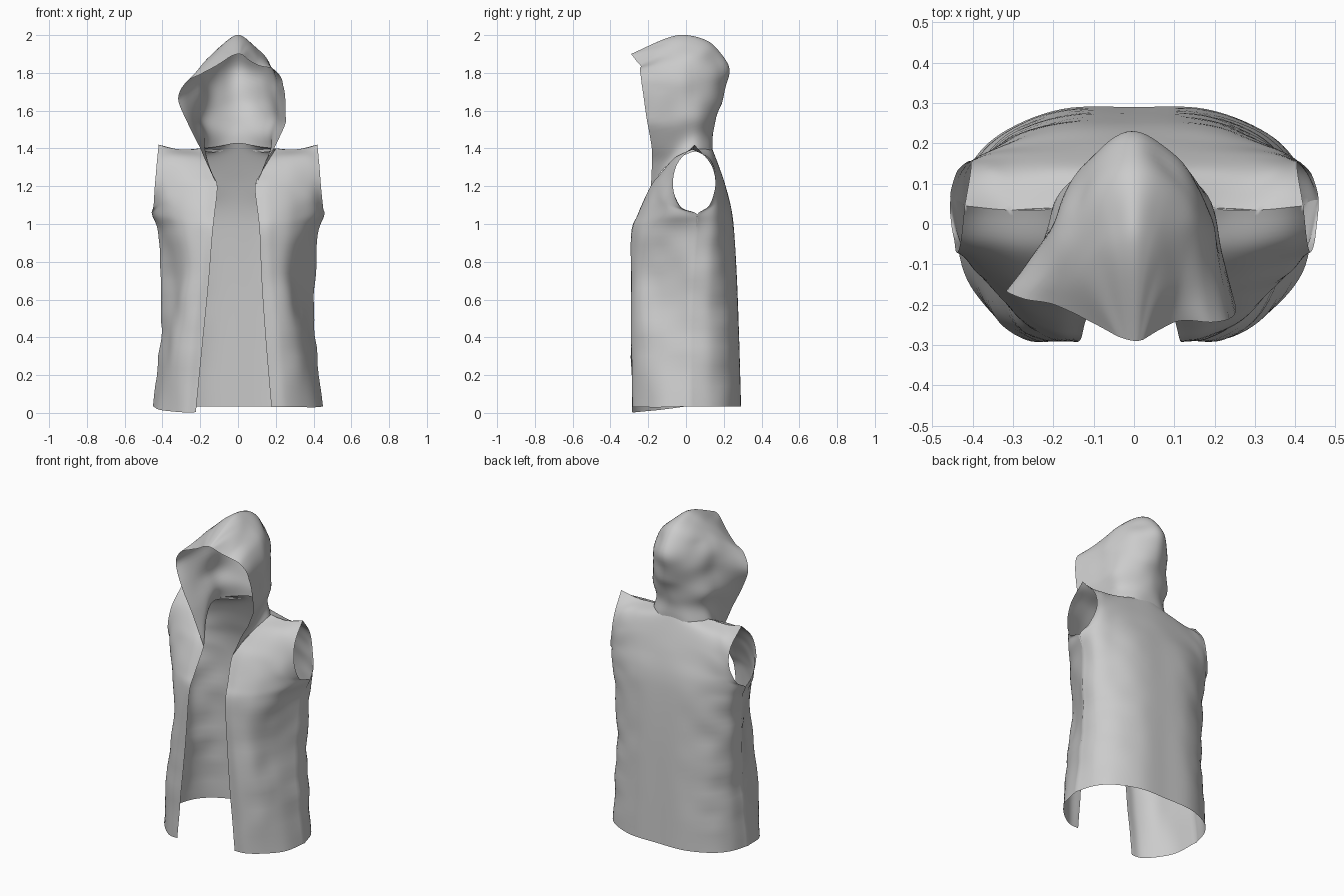
import bpy, bmesh
from mathutils import Vector, noise


def clamp(t):
    return max(0.0, min(1.0, t))


def spline(pts, n):
    # Catmull-Rom curve through pts, n steps per span
    p = [Vector(q) for q in pts]
    p = [2 * p[0] - p[1]] + p + [2 * p[-1] - p[-2]]
    out = []
    for i in range(1, len(p) - 2):
        a, b, c, d = p[i - 1:i + 3]
        for k in range(n):
            t = k / n
            out.append(0.5 * (2 * b + (c - a) * t + (2 * a - 5 * b + 4 * c - d) * t * t
                              + (3 * b - a - 3 * c + d) * t ** 3))
    return out + [p[-2]]


def mirror(row):
    return [(-x, y, z) for x, y, z in row]


def across(row):
    # half row ending at the centre -> full row
    return row + mirror(row)[::-1][1:]


def loft(bm, rows, n=7):
    lines = [spline(r, n) for r in rows]
    cols = [spline(c, n) for c in zip(*lines)]
    grid = [[bm.verts.new(v) for v in c] for c in cols]
    for a, b in zip(grid, grid[1:]):
        for j in range(len(a) - 1):
            bm.faces.new((a[j], b[j], b[j + 1], a[j + 1]))


def finish(bm, name, tweak, amount):
    bmesh.ops.remove_doubles(bm, verts=bm.verts, dist=0.0015)
    bmesh.ops.recalc_face_normals(bm, faces=bm.faces)
    bm.normal_update()
    # soft cloth wrinkles, then the uneven drape
    moves = []
    for v in bm.verts:
        q = Vector((v.co.x * 6, v.co.y * 6, v.co.z * 8))
        moves.append(v.normal * noise.noise(q) * amount(v.co))
    for v, m in zip(bm.verts, moves):
        v.co += m
        tweak(v.co)
    me = bpy.data.meshes.new(name)
    bm.to_mesh(me)
    bm.free()
    me.shade_smooth()
    ob = bpy.data.objects.new(name, me)
    bpy.context.collection.objects.link(ob)
    return ob


# Front panel: each row runs from the open edge to the side seam / armhole
front = [
    [(.20, -.285, .03), (.27, -.275, .03), (.35, -.215, .03), (.42, -.12, .03), (.45, .02, .035)],
    [(.165, -.288, .4), (.24, -.285, .4), (.32, -.232, .4), (.365, -.12, .4), (.41, .02, .4)],
    [(.14, -.29, .7), (.20, -.286, .7), (.268, -.245, .7), (.325, -.13, .7), (.405, .03, .7)],
    [(.125, -.29, .95), (.19, -.278, .95), (.28, -.228, .95), (.365, -.11, .95), (.42, .05, .95)],
    [(.115, -.255, 1.05), (.19, -.25, 1.05), (.30, -.20, 1.05), (.41, -.09, 1.05), (.455, .06, 1.05)],
    [(.10, -.185, 1.2), (.18, -.19, 1.19), (.29, -.165, 1.17), (.39, -.12, 1.13), (.45, -.03, 1.09)],
    [(.13, -.13, 1.27), (.20, -.14, 1.26), (.29, -.13, 1.25), (.38, -.10, 1.23), (.44, -.07, 1.2)],
    [(.17, -.06, 1.345), (.22, -.06, 1.35), (.29, -.06, 1.35), (.37, -.05, 1.345), (.43, -.045, 1.32)],
    [(.20, .04, 1.40), (.25, .038, 1.395), (.31, .035, 1.395), (.37, .04, 1.405), (.42, .045, 1.42)],
]
# Back panel: each row runs from the side seam / armhole to the centre back
back = [
    [(.45, .02, .035), (.41, .14, .035), (.33, .225, .035), (.18, .285, .035), (0, .29, .035)],
    [(.41, .02, .4), (.39, .13, .4), (.31, .22, .4), (.17, .275, .4), (0, .28, .4)],
    [(.405, .03, .7), (.39, .13, .7), (.31, .21, .7), (.17, .262, .7), (0, .27, .7)],
    [(.42, .05, .95), (.40, .14, .95), (.31, .205, .95), (.17, .25, .95), (0, .255, .95)],
    [(.455, .06, 1.05), (.41, .15, 1.06), (.31, .20, 1.07), (.17, .235, 1.08), (0, .24, 1.08)],
    [(.44, .125, 1.1), (.38, .17, 1.13), (.29, .19, 1.16), (.17, .205, 1.18), (0, .21, 1.2)],
    [(.41, .155, 1.2), (.36, .165, 1.23), (.28, .17, 1.26), (.16, .175, 1.28), (0, .18, 1.29)],
    [(.405, .135, 1.31), (.35, .128, 1.34), (.28, .122, 1.352), (.16, .14, 1.36), (0, .15, 1.37)],
    [(.42, .045, 1.42), (.31, .035, 1.395), (.20, .04, 1.40), (.11, .10, 1.41), (0, .125, 1.43)],
]
# Hood: each row runs from the face opening to the centre line of the head
hood = [
    [(.10, -.185, 1.2), (.15, -.10, 1.31), (.195, .03, 1.38), (.12, .12, 1.38), (0, .14, 1.40)],
    [(.18, -.18, 1.38), (.18, -.06, 1.43), (.17, .05, 1.47), (.10, .12, 1.49), (0, .15, 1.53)],
    [(.245, -.195, 1.55), (.22, -.07, 1.57), (.18, .07, 1.60), (.10, .155, 1.63), (0, .195, 1.66)],
    [(.285, -.20, 1.70), (.225, -.07, 1.73), (.17, .07, 1.76), (.095, .17, 1.79), (0, .22, 1.82)],
    [(.24, -.215, 1.785), (.19, -.09, 1.83), (.145, .05, 1.88), (.08, .12, 1.92), (0, .14, 1.95)],
    [(.165, -.22, 1.815), (.135, -.13, 1.88), (.10, -.04, 1.93), (.055, .01, 1.97), (0, .02, 1.998)],
    [(.095, -.25, 1.85), (.085, -.18, 1.905), (.065, -.12, 1.945), (.035, -.095, 1.975), (0, -.09, 1.988)],
    [(.035, -.282, 1.89), (.03, -.284, 1.892), (.02, -.287, 1.896), (.01, -.289, 1.899), (0, -.29, 1.90)],
]


def drape_body(c):
    # opening sits a little to one side and one front corner hangs lower
    s = .034 - .024 * clamp(c.z)
    c.x -= s * clamp(-c.y / .15) * clamp(1.25 - abs(c.x) / .36)
    c.z -= .03 * clamp(-c.y / .28) * clamp(-c.x / .24) * clamp(1 - c.z / .4)


def drape_hood(c):
    # hood is turned slightly, so its two sides open differently
    f = clamp(-c.y / .2)
    h = clamp((c.z - 1.4) / .3)
    x, z = c.x, c.z
    c.x -= (.012 + .02 * h) * f * clamp(abs(x) / .15)
    c.x += f * clamp(x / .15) * (.045 * clamp(1 - abs(z - 1.52) / .18) - .015 * h)
    c.y -= .12 * x * f * h
    c.z += .13 * x * f * h


# Vest body
bm = bmesh.new()
loft(bm, front)
loft(bm, [mirror(r) for r in front])
loft(bm, [across(r) for r in back])
finish(bm, "vest_body", drape_body,
       lambda c: .012 * clamp(c.z / .3) * clamp((abs(c.x) - .1) / .25) * clamp((1.3 - c.z) / .3))

# Hood
bm = bmesh.new()
loft(bm, [across(r) for r in hood])
finish(bm, "hood", drape_hood,
       lambda c: .018 * clamp((c.z - 1.4) / .15) * clamp((c.y + .15) / .2) * clamp((1.98 - c.z) / .1))
